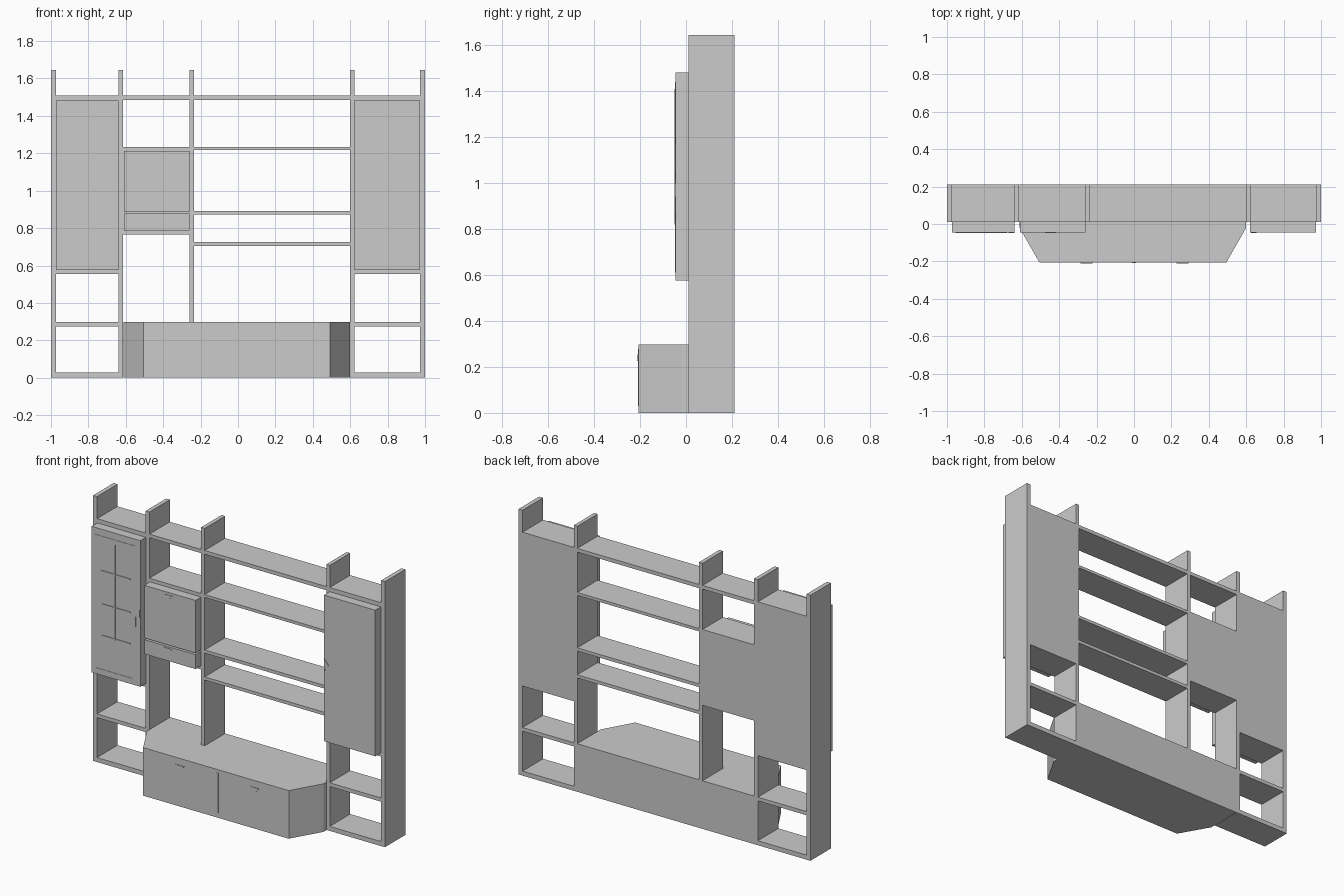
import bpy, bmesh

if "Cube" in bpy.data.objects:
    bpy.data.objects.remove(bpy.data.objects["Cube"])

Y0, Y1 = 0.01, 0.21      # depth of the shelving frame
ZTOP = 1.645


def box(name, x0, x1, y0, y1, z0, z1):
    bm = bmesh.new()
    bmesh.ops.create_cube(bm, size=1)
    for v in bm.verts:
        v.co.x = x1 if v.co.x > 0 else x0
        v.co.y = y1 if v.co.y > 0 else y0
        v.co.z = z1 if v.co.z > 0 else z0
    return finish(name, bm)


def finish(name, bm):
    bmesh.ops.recalc_face_normals(bm, faces=bm.faces)
    me = bpy.data.meshes.new(name)
    bm.to_mesh(me)
    bm.free()
    ob = bpy.data.objects.new(name, me)
    bpy.context.collection.objects.link(ob)
    return ob


def prism(name, pts, direction):
    bm = bmesh.new()
    f = bm.faces.new([bm.verts.new(p) for p in pts])
    ext = bmesh.ops.extrude_face_region(bm, geom=[f])["geom"]
    bmesh.ops.translate(bm, vec=direction,
                        verts=[g for g in ext if isinstance(g, bmesh.types.BMVert)])
    return finish(name, bm)


def handle(name, x, z, y, du, dv, sideways=False):
    """Small raised triangle; du = half base, dv = signed tip distance."""
    if sideways:
        pts = [(x, y, z - du), (x, y, z + du), (x + dv, y, z)]
    else:
        pts = [(x - du, y, z), (x + du, y, z), (x, y, z + dv)]
    prism(name, pts, (0, -0.003, 0))


# Uprights
for i, (a, b, z) in enumerate([(-1, -0.973, 0), (-0.64, -0.614, 0), (-0.26, -0.235, 0.295),
                               (0.598, 0.622, 0), (0.973, 1, 0)]):
    box(f"upright_{i}", a, b, Y0, Y1, z, ZTOP)

# Shelves between the uprights
bays = {
    "left": (-0.973, -0.64, [(0, 0.028), (0.275, 0.298), (0.555, 0.577), (1.485, 1.508)]),
    "left_middle": (-0.614, -0.26, [(0.765, 0.785), (1.217, 1.235), (1.485, 1.508)]),
    "middle": (-0.235, 0.598, [(0.705, 0.725), (0.872, 0.892), (1.217, 1.235), (1.485, 1.508)]),
    "right": (0.622, 0.973, [(0, 0.028), (0.275, 0.298), (0.555, 0.577), (1.485, 1.508)]),
}
for bay, (a, b, levels) in bays.items():
    for i, (z0, z1) in enumerate(levels):
        box(f"{bay}_shelf_{i}", a, b, Y0, Y1, z0, z1)

# Closed cabinet bodies
box("left_cabinet_body", -0.973, -0.64, Y0, Y1, 0.577, 1.485)
box("right_cabinet_body", 0.622, 0.973, Y0, Y1, 0.577, 1.485)
box("small_cabinet_body", -0.614, -0.26, Y0, Y1, 0.785, 1.217)

# Doors
FY = -0.045
box("left_door", -0.972, -0.638, FY, Y0, 0.577, 1.482)
box("right_door", 0.62, 0.972, FY, Y0, 0.577, 1.482)
box("small_upper_door", -0.61, -0.26, FY, Y0, 0.887, 1.213)
box("small_lower_door", -0.61, -0.26, FY, Y0, 0.788, 0.877)

# Thin mouldings and glazing bars on the left door
T = 0.004
for name, a, b, z0, z1 in [
    ("moulding_left", -0.955, -0.948, 0.61, 1.44), ("moulding_right", -0.685, -0.678, 0.61, 1.44),
    ("moulding_top", -0.948, -0.685, 1.435, 1.44), ("moulding_bottom", -0.948, -0.685, 0.61, 0.615),
]:
    box(name, a, b, FY - 0.002, FY, z0, z1)
box("glazing_bar_vertical", -0.814, -0.808, FY - T, FY, 0.82, 1.41)
for i, z in enumerate((0.825, 1.02, 1.225)):
    box(f"glazing_bar_{i}", -0.905, -0.705, FY - T, FY, z - 0.003, z + 0.003)
box("door_pull", -0.672, -0.668, FY - T, FY, 0.94, 1.0)

# Low cabinet with splayed front corners
FB = -0.207
base = [(-0.612, Y1), (-0.612, -0.02), (-0.505, FB), (0.493, FB), (0.6, -0.02), (0.6, Y1)]
prism("base_cabinet", [(x, y, 0) for x, y in base], (0, 0, 0.298))
box("base_door_divider", -0.01, 0.01, FB - 0.002, FB, 0.03, 0.277)

# Triangular handles
handle("base_handle_left", -0.253, 0.255, FB, 0.032, -0.03)
handle("base_handle_right", 0.26, 0.255, FB, 0.032, -0.03)
handle("small_upper_handle", -0.446, 1.197, FY, 0.03, -0.03)
handle("small_lower_handle", -0.446, 0.867, FY, 0.03, -0.028)
handle("left_door_handle", -0.64, 1.03, FY, 0.022, -0.027, True)
handle("right_door_handle", 0.625, 1.052, FY, 0.036, 0.03, True)
